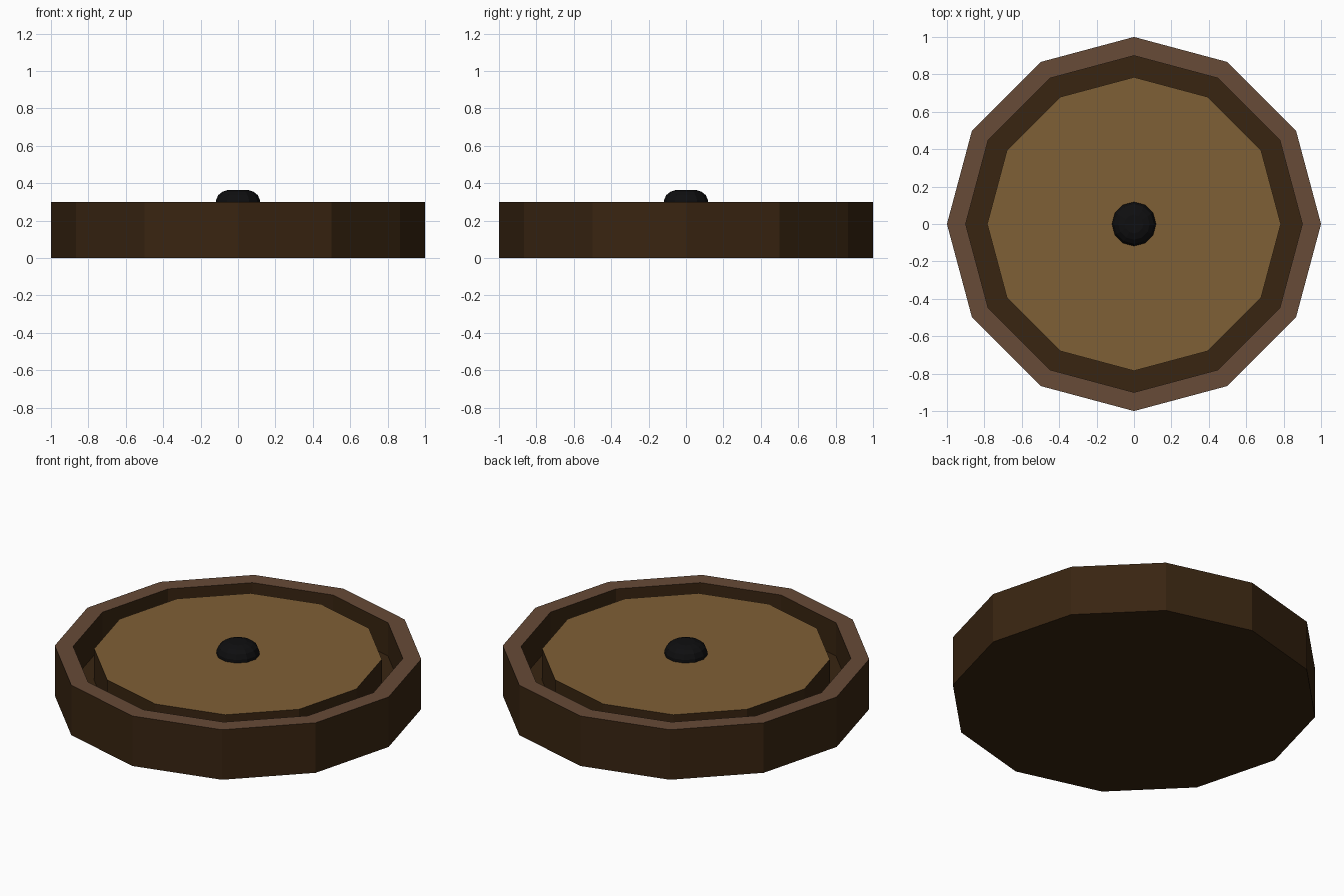
import bpy
import bmesh
from math import cos, sin, tau

cube = bpy.data.objects.get("Cube")
if cube:
    bpy.data.objects.remove(cube, do_unlink=True)

SIDES = 12


def material(name, color):
    mat = bpy.data.materials.new(name)
    mat.use_nodes = True
    mat.diffuse_color = (*color, 1)
    bsdf = mat.node_tree.nodes["Principled BSDF"]
    bsdf.inputs["Base Color"].default_value = (*color, 1)
    bsdf.inputs["Roughness"].default_value = 0.9
    return mat


dark_wood = material("dark wood", (0.040, 0.018, 0.0055))
rim_brown = material("rim brown", (0.136, 0.069, 0.038))
tan_wood = material("tan wood", (0.212, 0.116, 0.037))
black = material("black", (0.0045, 0.0045, 0.005))


def lathe(name, profile, side_mat, top_mat=None, top_z=None):
    """Revolve (radius, z) points, listed bottom to top, and cap open ends.
    Upward faces at top_z get top_mat."""
    bm = bmesh.new()
    rings = [[bm.verts.new((r * cos(tau * i / SIDES), r * sin(tau * i / SIDES), z))
              for i in range(SIDES)] for r, z in profile]
    for low, high in zip(rings, rings[1:]):
        for i in range(SIDES):
            j = (i + 1) % SIDES
            bm.faces.new((low[i], low[j], high[j], high[i]))
    bm.faces.new(rings[0][::-1])
    bm.faces.new(rings[-1])
    bm.normal_update()
    if top_mat:
        for face in bm.faces:
            if face.normal.z > 0.9 and abs(face.calc_center_median().z - top_z) < 0.005:
                face.material_index = 1
    mesh = bpy.data.meshes.new(name)
    bm.to_mesh(mesh)
    bm.free()
    mesh.materials.append(side_mat)
    if top_mat:
        mesh.materials.append(top_mat)
    obj = bpy.data.objects.new(name, mesh)
    bpy.context.collection.objects.link(obj)
    return obj


# Outer tray: wall, flat rim, inner wall and groove floor
lathe("outer_tray", [(1, 0), (1, 0.3), (0.9, 0.3), (0.9, 0.1)],
      dark_wood, rim_brown, 0.3)

# Raised inner disc
lathe("inner_disc", [(0.785, 0.1), (0.785, 0.29)], dark_wood, tan_wood, 0.29)

# Rounded centre knob
lathe("centre_knob", [(0.118, 0.28), (0.118, 0.308), (0.106, 0.336),
                      (0.084, 0.354), (0.05, 0.365)], black)
